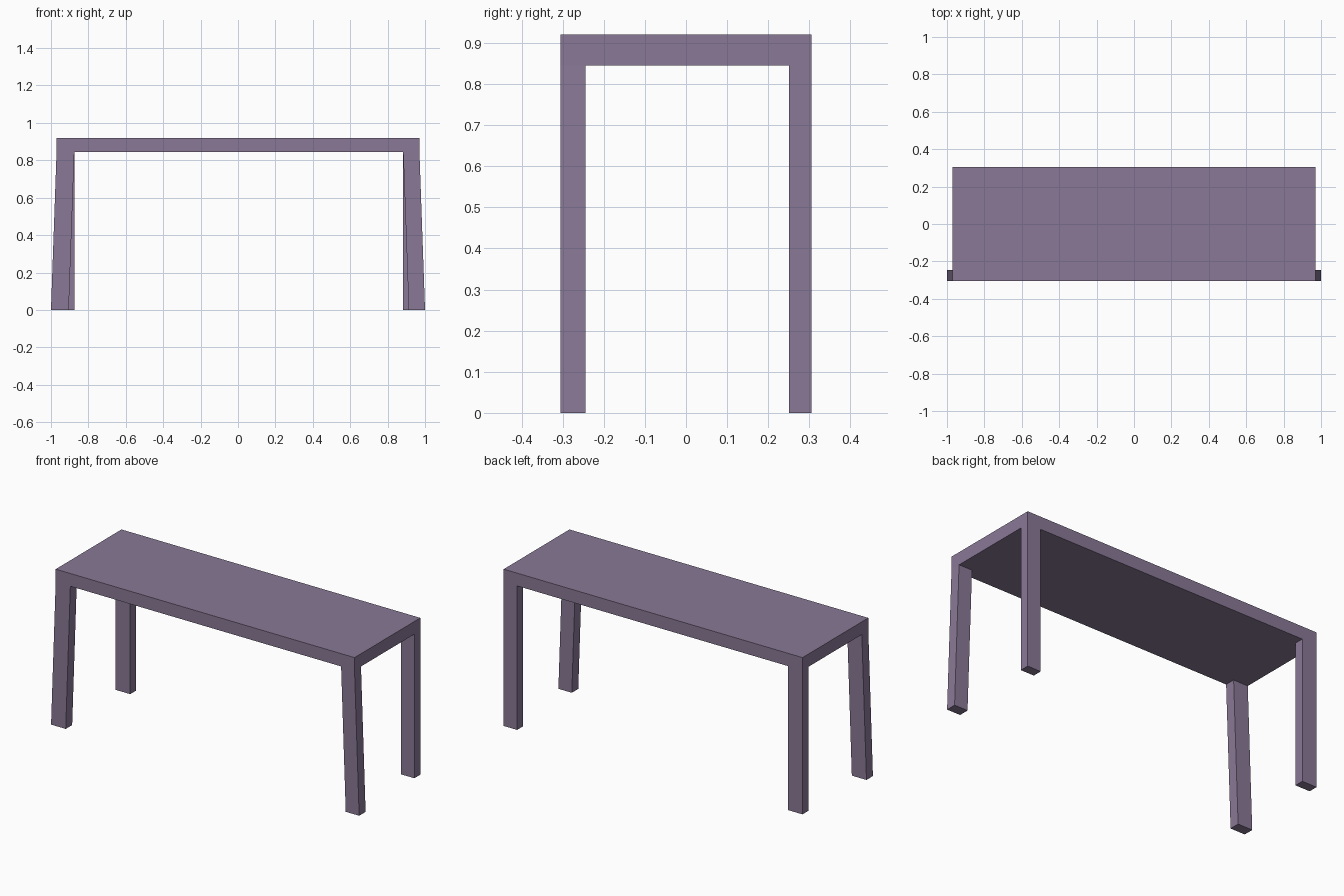
import bpy, bmesh
from mathutils import Vector

cube = bpy.data.objects.get("Cube")
if cube:
    bpy.data.objects.remove(cube, do_unlink=True)

HALF_X, HALF_Y = 0.97, 0.305      # tabletop half sizes
UNDERSIDE, TOP = 0.845, 0.92
LEG_X = (-0.875, 0.883)           # inner faces of the legs
LEG_Y = (-0.245, 0.25)
SPLAY = 0.03                      # outward lean of the front feet

# Single muted purple paint
paint = bpy.data.materials.new("muted_purple")
paint.use_nodes = True
colour = (0.25, 0.19, 0.305, 1)
paint.diffuse_color = colour
paint.node_tree.nodes["Principled BSDF"].inputs["Base Color"].default_value = colour

# Tabletop slab
bm = bmesh.new()
bmesh.ops.create_cube(bm, size=1)
bmesh.ops.scale(bm, vec=(2 * HALF_X, 2 * HALF_Y, TOP - UNDERSIDE), verts=bm.verts)
bmesh.ops.translate(bm, vec=(0, 0, (TOP + UNDERSIDE) / 2), verts=bm.verts)

# Cut lines that mark out the leg corners
cuts = [((x, 0, 0), (1, 0, 0)) for x in LEG_X] + [((0, y, 0), (0, 1, 0)) for y in LEG_Y]
for point, normal in cuts:
    bmesh.ops.bisect_plane(bm, geom=bm.verts[:] + bm.edges[:] + bm.faces[:],
                           plane_co=point, plane_no=normal)


def is_corner(face):
    c = face.calc_center_median()
    return (face.normal.z < -0.9 and not LEG_X[0] < c.x < LEG_X[1]
            and not LEG_Y[0] < c.y < LEG_Y[1])


# Legs drawn down from the corners, front pair leaning outward
bm.normal_update()
for face in [f for f in bm.faces if is_corner(f)]:
    centre = face.calc_center_median()
    lean = 0 if centre.y > 0 else (SPLAY if centre.x > 0 else -SPLAY)
    foot = bmesh.ops.extrude_discrete_faces(bm, faces=[face])["faces"][0]
    bmesh.ops.translate(bm, vec=Vector((lean, 0, -UNDERSIDE)), verts=foot.verts)

bmesh.ops.recalc_face_normals(bm, faces=bm.faces)
mesh = bpy.data.meshes.new("table")
bm.to_mesh(mesh)
bm.free()
mesh.materials.append(paint)
table = bpy.data.objects.new("table", mesh)
bpy.context.collection.objects.link(table)
